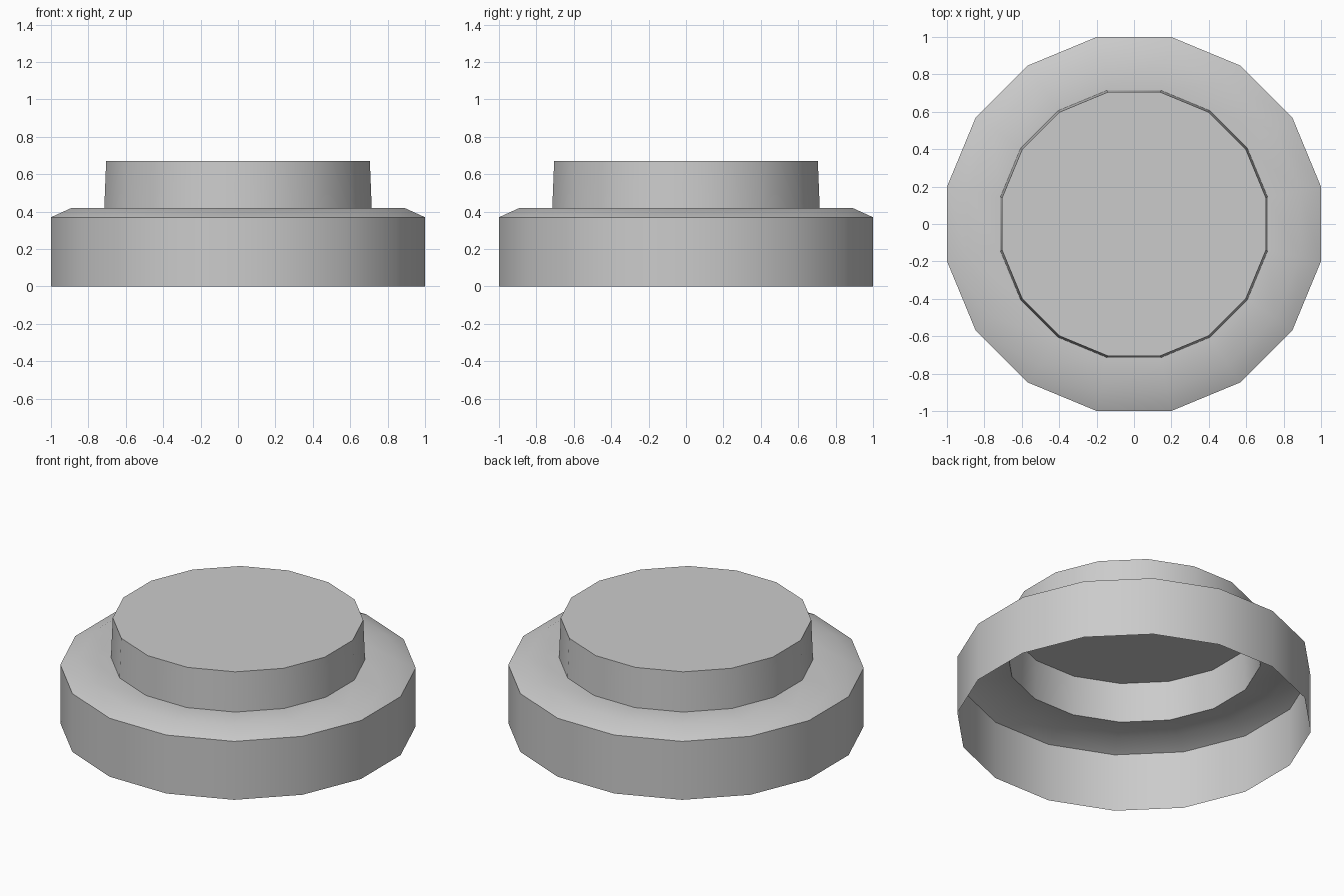
import bpy
import bmesh
import math

SIDES = 16

old = bpy.data.objects.get("Cube")
if old:
    bpy.data.objects.remove(old, do_unlink=True)

# Plain grey material
grey = bpy.data.materials.new("plain grey")
grey.use_nodes = True
colour = (0.6, 0.6, 0.6, 1)
grey.diffuse_color = colour
grey.node_tree.nodes["Principled BSDF"].inputs["Base Color"].default_value = colour


def ring(bm, flat_radius, z):
    """Ring of vertices, sized to the middle of its flat sides."""
    radius = flat_radius / math.cos(math.pi / SIDES)
    angles = [(i + 0.5) * math.tau / SIDES for i in range(SIDES)]
    return [bm.verts.new((radius * math.cos(a), radius * math.sin(a), z)) for a in angles]


def make_shell(name, profile):
    """Thin turned shell, open below and capped on top."""
    bm = bmesh.new()
    rings = [ring(bm, r, z) for r, z in profile]
    for low, high in zip(rings, rings[1:]):
        for i in range(SIDES):
            j = (i + 1) % SIDES
            bm.faces.new((low[i], low[j], high[j], high[i]))
    bm.faces.new(rings[-1])
    mesh = bpy.data.meshes.new(name)
    bm.to_mesh(mesh)
    bm.free()
    mesh.materials.append(grey)
    obj = bpy.data.objects.new(name, mesh)
    bpy.context.collection.objects.link(obj)
    bpy.ops.object.select_all(action="DESELECT")
    obj.select_set(True)
    bpy.context.view_layer.objects.active = obj
    bpy.ops.object.shade_smooth_by_angle(angle=math.radians(30))
    return obj


# Wide base wall, sloped rim, flat shoulder, tapered crown and lid
make_shell("stepped_cap", [(1, 0), (1, 0.37), (0.89, 0.42), (0.715, 0.42), (0.705, 0.67)])
